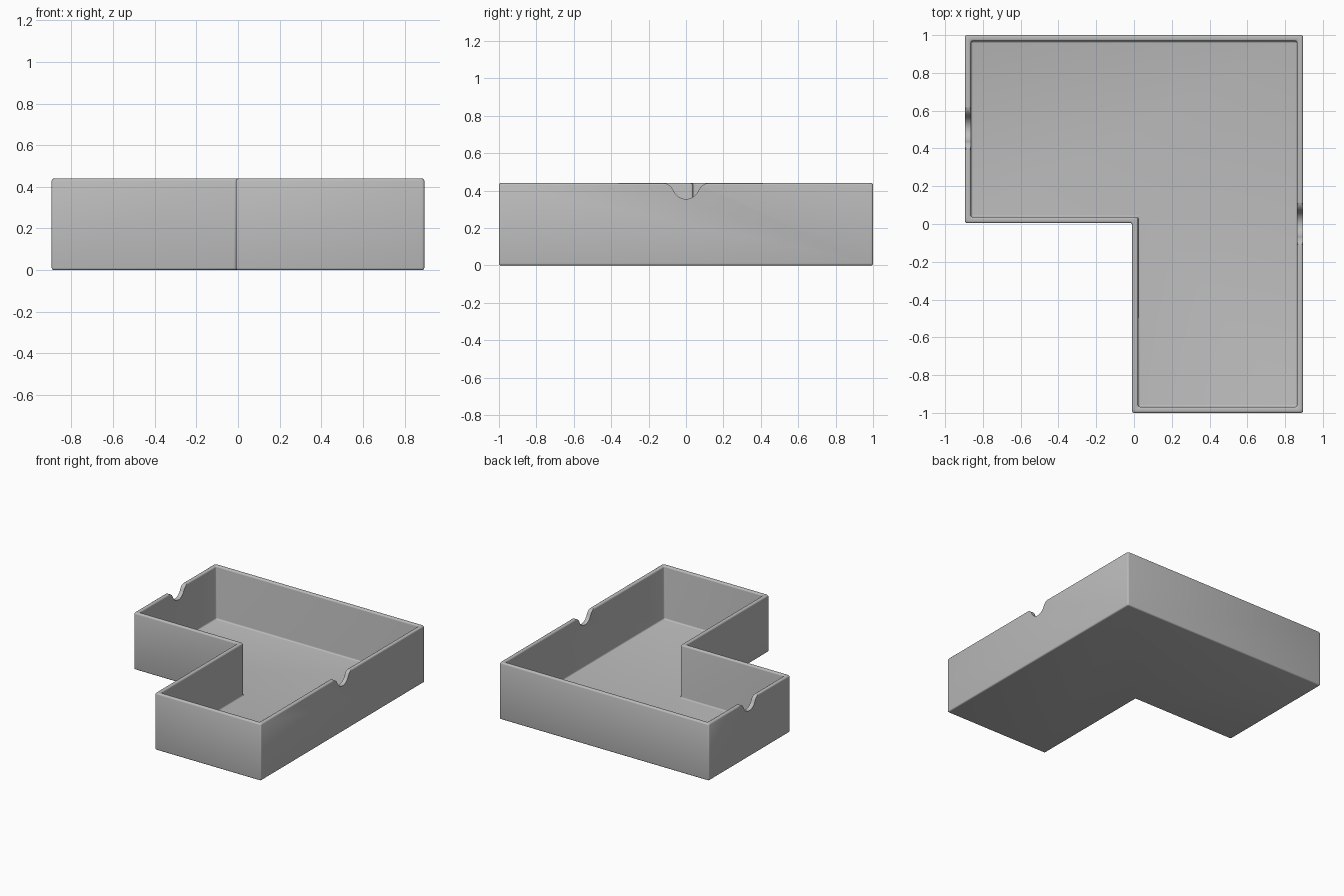
import bpy, bmesh, math
from mathutils import Vector

if "Cube" in bpy.data.objects:
    bpy.data.objects.remove(bpy.data.objects["Cube"], do_unlink=True)

HEIGHT, WALL, FLOOR = 0.44, 0.032, 0.03

grey = bpy.data.materials.new("plain grey")
grey.use_nodes = True
grey.diffuse_color = (0.5, 0.5, 0.5, 1)
grey.node_tree.nodes["Principled BSDF"].inputs["Base Color"].default_value = (0.5, 0.5, 0.5, 1)


def make_object(name, bm):
    bmesh.ops.recalc_face_normals(bm, faces=bm.faces)
    mesh = bpy.data.meshes.new(name)
    bm.to_mesh(mesh)
    bm.free()
    mesh.materials.append(grey)
    obj = bpy.data.objects.new(name, mesh)
    bpy.context.collection.objects.link(obj)
    return obj


def l_outline(t):
    """Counter-clockwise L footprint, moved inwards by t."""
    x, y = 0.895 - t, 1 - t
    cx, cy = t - 0.01, t + 0.005
    return [(-x, cy), (cx, cy), (cx, -y), (x, -y), (x, y), (-x, y)]


# Tray: outer wall, rim, inner wall and floor from stacked L loops
bm = bmesh.new()
loops = [[bm.verts.new((x, y, z)) for x, y in l_outline(t)]
         for t, z in ((0, 0), (0, HEIGHT), (WALL, HEIGHT), (WALL, FLOOR))]
for lower, upper in zip(loops, loops[1:]):
    for i in range(6):
        j = (i + 1) % 6
        bm.faces.new((lower[i], lower[j], upper[j], upper[i]))
bm.faces.new(loops[0][::-1])
bm.faces.new(loops[-1])
bmesh.ops.recalc_face_normals(bm, faces=bm.faces)
bmesh.ops.bevel(bm, geom=bm.edges[:], offset=0.011, segments=4, profile=0.5,
                affect='EDGES', clamp_overlap=True)
tray = make_object("tray", bm)


# Finger notches: a round-bottomed, flared profile pushed through the side wall
def notch_cutter(name, x, y):
    radius, flare, sweep = 0.075, 0.06, math.radians(65)
    zb = 0.355
    half = []
    for k in range(11):
        a = sweep * k / 10
        half.append((radius * math.sin(a), zb + radius * (1 - math.cos(a))))
    # the flare curves back to level at the rim
    fx = half[-1][0] + flare * math.sin(sweep)
    fz = half[-1][1] - flare * math.cos(sweep)
    fz_top = fz + flare
    squash = (HEIGHT - zb) / (fz_top - zb)
    for k in range(1, 10):
        a = sweep * (1 - k / 10)
        half.append((fx - flare * math.sin(a), fz + flare * math.cos(a)))
    half = [(u, zb + (z - zb) * squash) for u, z in half]
    half += [(fx, HEIGHT + 0.0005), (fx, HEIGHT + 0.1)]
    profile = half + [(-u, z) for u, z in reversed(half[1:])]
    bm = bmesh.new()
    face = bm.faces.new([bm.verts.new((x - 0.06, y + u, z)) for u, z in profile])
    ext = bmesh.ops.extrude_face_region(bm, geom=[face])
    bmesh.ops.translate(bm, vec=Vector((0.12, 0, 0)),
                        verts=[v for v in ext["geom"] if isinstance(v, bmesh.types.BMVert)])
    cutter = make_object(name, bm)
    cutter.hide_render = True
    return cutter


bpy.context.view_layer.objects.active = tray
tray.select_set(True)
for name, x, y in (("left_notch_cutter", 0.88, 0.0), ("right_notch_cutter", -0.88, 0.505)):
    cutter = notch_cutter(name, x, y)
    mod = tray.modifiers.new(name, 'BOOLEAN')
    mod.operation, mod.solver, mod.object = 'DIFFERENCE', 'EXACT', cutter
    bpy.ops.object.modifier_apply(modifier=mod.name)
    bpy.data.objects.remove(cutter, do_unlink=True)

bpy.ops.object.shade_smooth_by_angle(angle=math.radians(35))
